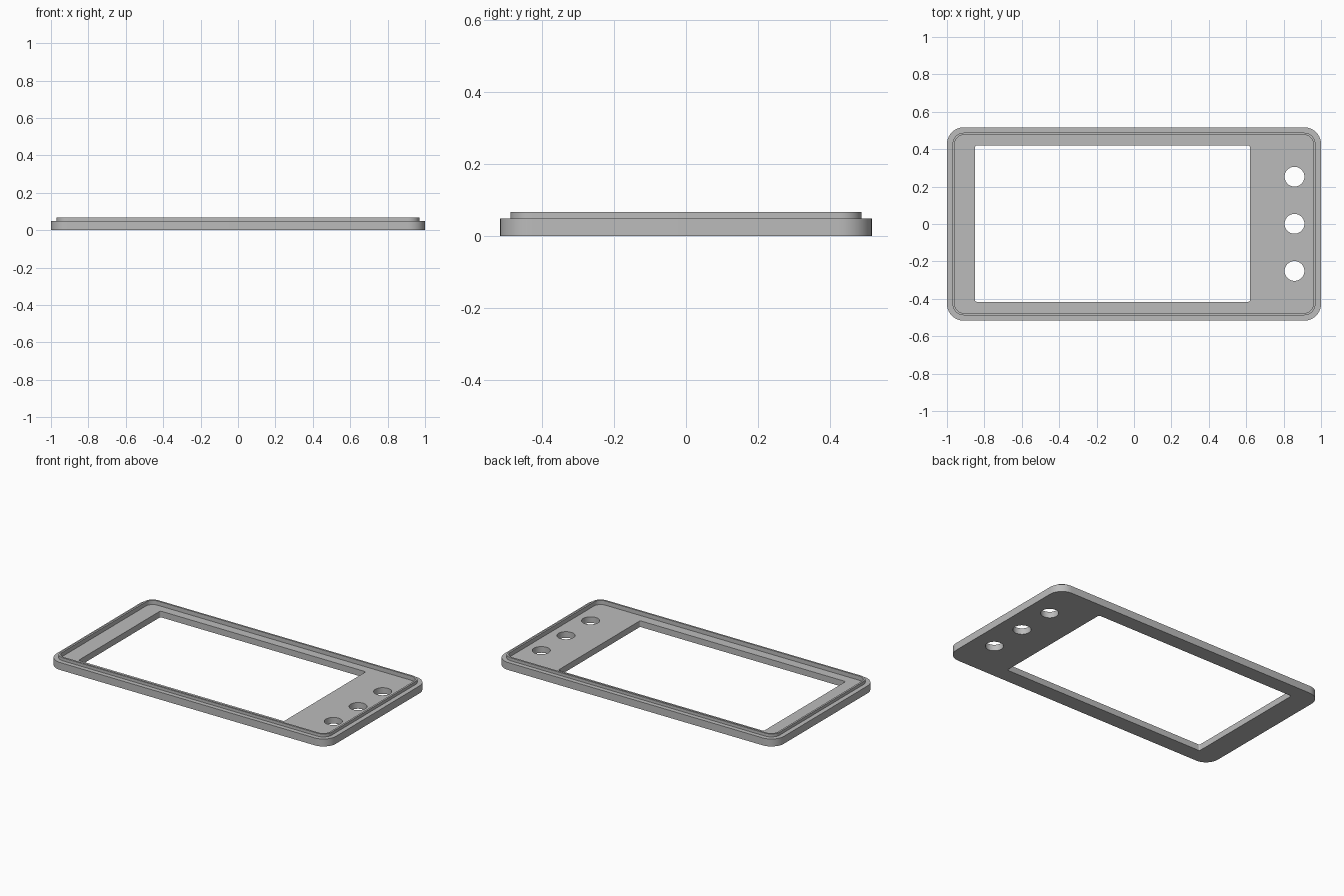
import bpy
import bmesh
from math import sin, cos, pi

cube = bpy.data.objects.get("Cube")
if cube:
    bpy.data.objects.remove(cube, do_unlink=True)

FLOOR, SHOULDER, TOP = 0.04, 0.048, 0.067

bm = bmesh.new()


def ring(hx, hy, radius, z, cx=0, cy=0, steps=10):
    """Closed loop of edges: a rounded rectangle, or a circle if hx = hy = radius."""
    verts = []
    for corner, (sx, sy) in enumerate([(1, 1), (-1, 1), (-1, -1), (1, -1)]):
        for i in range(steps + 1):
            a = (corner + i / steps) * pi / 2
            verts.append(bm.verts.new((cx + sx * (hx - radius) + radius * cos(a),
                                       cy + sy * (hy - radius) + radius * sin(a), z)))
    if hx == radius:
        verts = [v for i, v in enumerate(verts) if i % (steps + 1) < steps]
    n = len(verts)
    return verts, [bm.edges.new((verts[i], verts[(i + 1) % n])) for i in range(n)]


def wall(lower, upper):
    """Quads joining two matching loops."""
    a, b = lower[0], upper[0]
    for i in range(len(a)):
        j = (i + 1) % len(a)
        bm.faces.new((a[i], a[j], b[j], b[i]))


# Outer wall, shoulder, raised lip and recess wall
profile = [ring(1, 0.517, 0.09, 0),
           ring(1, 0.517, 0.09, SHOULDER),
           ring(0.97, 0.488, 0.06, SHOULDER),
           ring(0.97, 0.488, 0.06, TOP),
           ring(0.958, 0.476, 0.048, TOP),
           ring(0.958, 0.476, 0.048, FLOOR)]
for lower, upper in zip(profile, profile[1:]):
    wall(lower, upper)

# Screen window and three button holes
openings = [dict(hx=0.735, hy=0.418, radius=0.01, cx=-0.115, cy=0.002)]
openings += [dict(hx=0.053, hy=0.053, radius=0.053, cx=0.858, cy=y)
             for y in (-0.251, 0.001, 0.253)]
bottom_edges, floor_edges = list(profile[0][1]), list(profile[-1][1])
for opening in openings:
    low, high = ring(z=0, **opening), ring(z=FLOOR, **opening)
    wall(low, high)
    bottom_edges += low[1]
    floor_edges += high[1]

# Flat underside and recessed floor
bmesh.ops.triangle_fill(bm, edges=bottom_edges, use_beauty=True, normal=(0, 0, -1))
bmesh.ops.triangle_fill(bm, edges=floor_edges, use_beauty=True, normal=(0, 0, 1))
bmesh.ops.recalc_face_normals(bm, faces=bm.faces)

mesh = bpy.data.meshes.new("bezel_frame")
bm.to_mesh(mesh)
bm.free()
frame = bpy.data.objects.new("bezel_frame", mesh)
bpy.context.collection.objects.link(frame)

# Plain grey plastic
grey = bpy.data.materials.new("grey plastic")
grey.use_nodes = True
colour = (0.5, 0.5, 0.5, 1)
grey.diffuse_color = colour
grey.node_tree.nodes["Principled BSDF"].inputs["Base Color"].default_value = colour
mesh.materials.append(grey)

bpy.ops.object.select_all(action="DESELECT")
frame.select_set(True)
bpy.context.view_layer.objects.active = frame
bpy.ops.object.shade_smooth_by_angle(angle=pi / 6)
